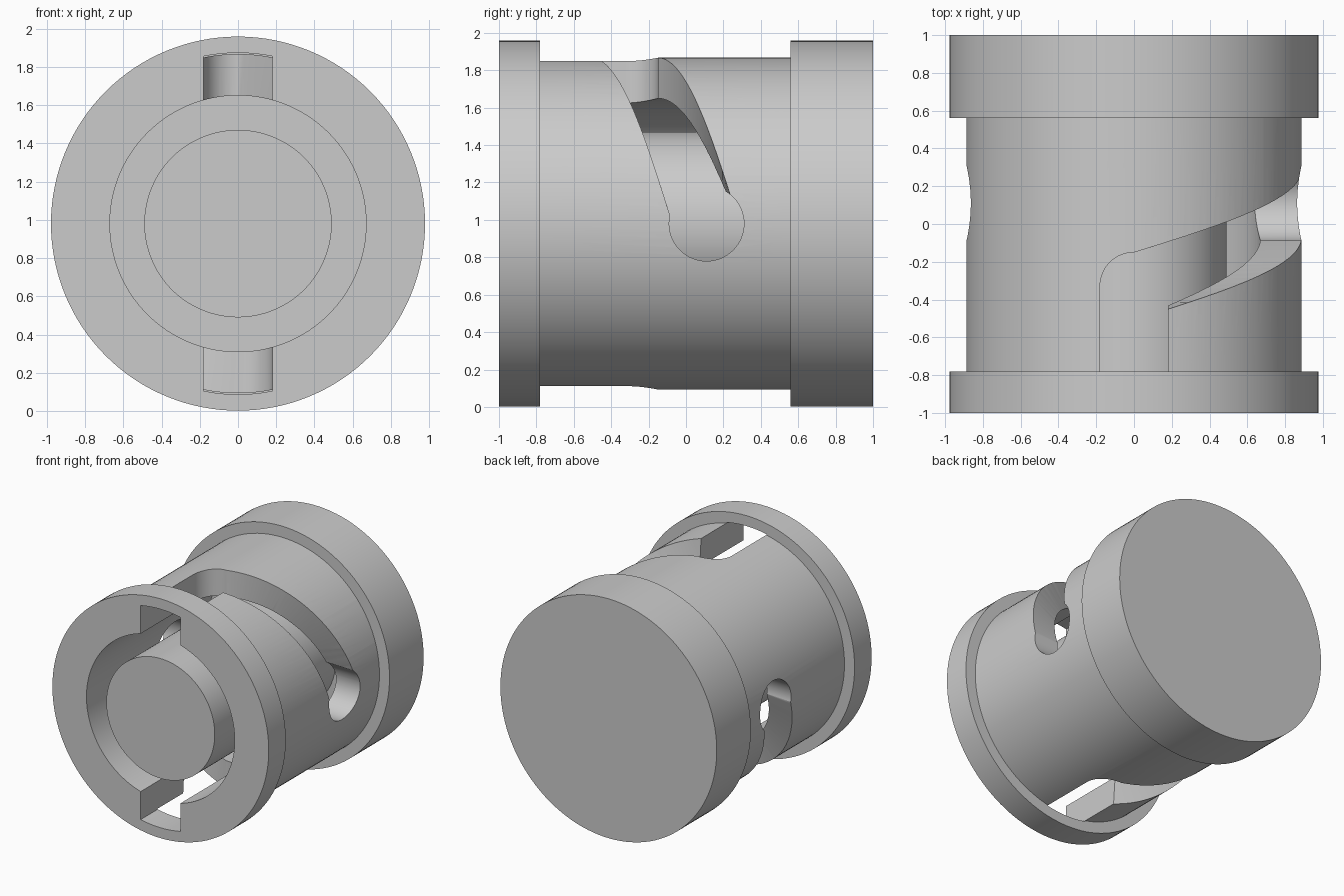
import bpy, bmesh
from math import sin, cos, pi, radians

if "Cube" in bpy.data.objects:
    bpy.data.objects.remove(bpy.data.objects["Cube"])

CZ = 0.98      # height of the axis, which runs along y
SEG = 128


def make(name, verts, faces):
    bm = bmesh.new()
    vs = [bm.verts.new(v) for v in verts]
    for f in faces:
        bm.faces.new([vs[i] for i in f])
    bmesh.ops.remove_doubles(bm, verts=bm.verts, dist=1e-5)
    bmesh.ops.dissolve_degenerate(bm, edges=bm.edges, dist=1e-6)
    bmesh.ops.recalc_face_normals(bm, faces=bm.faces)
    me = bpy.data.meshes.new(name)
    bm.to_mesh(me)
    bm.free()
    ob = bpy.data.objects.new(name, me)
    bpy.context.collection.objects.link(ob)
    return ob


def around(r, t, y):
    """Point at radius r, angle t from the top, position y on the axis."""
    return (r * sin(t), y, CZ + r * cos(t))


def lathe(name, profile, closed=False):
    n = len(profile)
    verts = [around(r, 2 * pi * k / SEG, y) for k in range(SEG) for r, y in profile]
    faces = []
    for k in range(SEG):
        a, b = k * n, (k + 1) % SEG * n
        for i in range(n if closed else n - 1):
            j = (i + 1) % n
            faces.append((a + i, a + j, b + j, b + i))
    return make(name, verts, faces)


def prism(name, bottom, top):
    n = len(bottom)
    sides = [(i, (i + 1) % n, n + (i + 1) % n, n + i) for i in range(n)]
    return make(name, bottom + top, sides + [range(n), range(n, 2 * n)])


def boolean(ob, other, op):
    m = ob.modifiers.new(op.lower(), 'BOOLEAN')
    m.operation, m.solver, m.object = op, 'EXACT', other
    bpy.context.view_layer.objects.active = ob
    bpy.ops.object.modifier_apply(modifier=m.name)
    bpy.data.objects.remove(other)


def wall_ring():
    """Limits cutters to the sleeve wall so the core stays whole."""
    return lathe("wall_ring", [(0.58, -1.2), (0.893, -1.2), (0.893, 0.5), (0.58, 0.5)], True)


# Socket: core, bore, front flange, barrel and closed back
body = lathe("bayonet_socket", [
    (0, -1), (0.49, -1), (0.49, 0.56), (0.67, 0.56), (0.67, -1), (0.978, -1),
    (0.978, -0.78), (0.887, -0.78), (0.887, 0.56), (0.978, 0.56), (0.978, 1), (0, 1)])

# Straight entry slots, top and bottom, with rounded ends
plan = [(-0.18, -1.1), (0.18, -1.1)] + [
    (0.18 * cos(pi * k / 32), -0.33 + 0.18 * sin(pi * k / 32)) for k in range(33)]
entry = prism("entry_cutter", [(x, y, -0.2) for x, y in plan], [(x, y, 2.2) for x, y in plan])
boolean(entry, wall_ring(), 'INTERSECT')
boolean(body, entry, 'DIFFERENCE')

# Spiral ramps, one for each entry slot
for start in (0, pi):
    N = 48
    verts, faces = [], []
    for k in range(N + 1):
        t = pi / 2 * k / N
        y = -0.329 + 0.277 * t
        verts += [around(r, start + t, y + d) for r, d in
                  ((0.58, -0.178), (0.94, -0.178), (0.94, 0.178), (0.58, 0.178))]
    for k in range(N):
        for i in range(4):
            a, b = 4 * k + i, 4 * k + (i + 1) % 4
            faces.append((a, b, b + 4, a + 4))
    faces += [range(4), range(4 * N, 4 * N + 4)]
    boolean(body, make("ramp_cutter", verts, faces), 'DIFFERENCE')

# Round locking holes at the ends of the ramps
ring = [(0.11 + 0.2 * cos(2 * pi * k / 64), CZ + 0.2 * sin(2 * pi * k / 64)) for k in range(64)]
hole = prism("lock_hole_cutter", [(-1.2, y, z) for y, z in ring], [(1.2, y, z) for y, z in ring])
boolean(hole, wall_ring(), 'INTERSECT')
boolean(body, hole, 'DIFFERENCE')

bpy.ops.object.select_all(action='DESELECT')
body.select_set(True)
bpy.context.view_layer.objects.active = body
bpy.ops.object.shade_smooth_by_angle(angle=radians(30))
